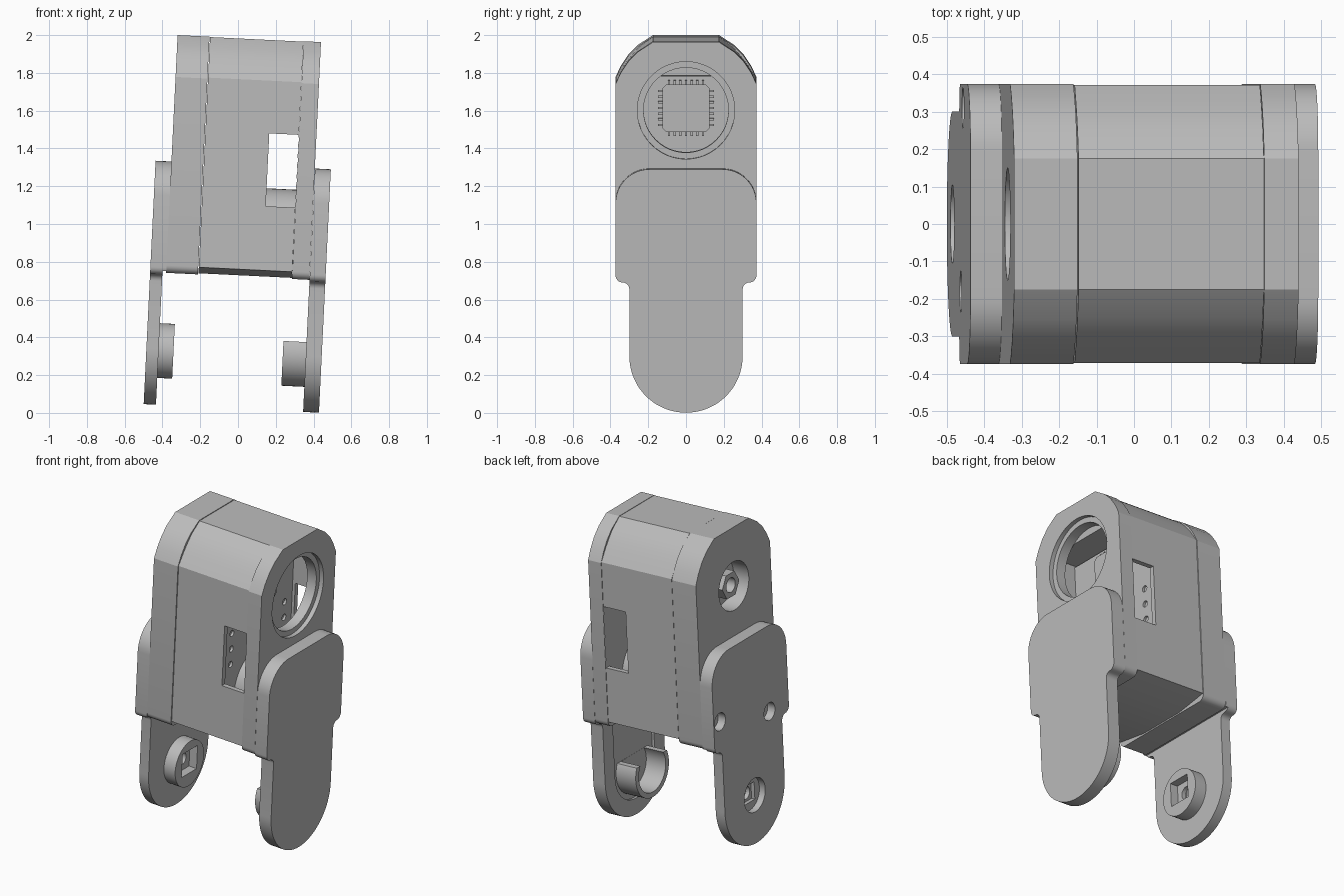
import bpy, bmesh
from math import sin, cos, pi, radians
from mathutils import Matrix

if "Cube" in bpy.data.objects:
    bpy.data.objects.remove(bpy.data.objects["Cube"], do_unlink=True)

grey = bpy.data.materials.new("plain grey")
grey.use_nodes = True
grey.diffuse_color = (0.5, 0.5, 0.5, 1)
grey.node_tree.nodes["Principled BSDF"].inputs["Base Color"].default_value = (0.5, 0.5, 0.5, 1)
parts = []


def prism(name, pts, x0, x1, keep=True):
    """Extrude a (y, z) outline along x."""
    bm = bmesh.new()
    face = bm.faces.new([bm.verts.new((x0, y, z)) for y, z in pts])
    out = bmesh.ops.extrude_face_region(bm, geom=[face])
    for v in out["geom"]:
        if isinstance(v, bmesh.types.BMVert):
            v.co.x = x1
    bmesh.ops.recalc_face_normals(bm, faces=bm.faces)
    me = bpy.data.meshes.new(name)
    bm.to_mesh(me)
    bm.free()
    me.materials.append(grey)
    ob = bpy.data.objects.new(name, me)
    bpy.context.collection.objects.link(ob)
    if keep:
        parts.append(ob)
    return ob


def arc(cy, cz, r, a0, a1, n=10):
    return [(cy + r * cos(radians(a0 + (a1 - a0) * i / n)),
             cz + r * sin(radians(a0 + (a1 - a0) * i / n))) for i in range(n + 1)]


def circle(y, z, r, n=48):
    return arc(y, z, r, 0, 360 - 360 / n, n - 1)


def rect(y0, y1, z0, z1):
    return [(y0, z0), (y1, z0), (y1, z1), (y0, z1)]


def both_sides(half):
    """Mirror an outline of the +y half, listed from bottom to top."""
    return half + [(-y, z) for y, z in reversed(half) if abs(y) > 1e-5]


def cut(ob, pts, x0, x1):
    """Subtract an extruded outline."""
    tool = prism("cutter", pts, x0, x1, keep=False)
    tool.hide_render = True
    mod = ob.modifiers.new("cut", "BOOLEAN")
    mod.operation, mod.object, mod.solver = "DIFFERENCE", tool, "EXACT"
    bpy.context.view_layer.objects.active = ob
    bpy.ops.object.modifier_apply(modifier=mod.name)
    bpy.data.objects.remove(tool, do_unlink=True)


W = 0.373        # half width
TOP = 1.982
AXIS = 1.62      # round opening height
PIVOT = 0.322    # leg pivot height

# Outlines: end caps, middle section, side plates
shoulder = [(W, 1.76), (0.345, 1.82), (0.305, 1.88), (0.255, 1.93), (0.175, TOP)]
cap_outline = both_sides(arc(W - 0.04, 0.762, 0.04, -90, 0, 6) + shoulder)
mid_shoulder = [(W - 0.002, 1.765), (0.325, 1.835), (0.29, 1.88), (0.25, 1.925), (0.175, TOP - 0.002)]
mid_outline = both_sides([(0.16, 0.728), (W - 0.002, 0.76)] + mid_shoulder)
plate_outline = both_sides(
    arc(0, PIVOT, 0.3, -90, 0, 20) + arc(0.335, 0.677, 0.035, 180, 90, 6)
    + arc(W - 0.038, 0.75, 0.038, -90, 0, 6) + arc(W - 0.18, 1.132, 0.18, 0, 90, 12))

# Hollow middle section with windows front and back
middle = prism("middle_housing", mid_outline, -0.245, 0.25)
cut(middle, rect(-0.34, 0.34, 0.79, 1.8), -0.2, 0.3)
cut(middle, rect(-0.5, 0.5, 1.1, 1.486), 0.093, 0.249)

# Right end cap with stepped round opening
right_cap = prism("right_cap", cap_outline, 0.251, 0.343)
cut(right_cap, circle(0, AXIS, 0.225), 0.2, 0.4)
cut(right_cap, circle(0, AXIS, 0.258), 0.315, 0.4)

# Left end cap with nut recess
left_cap = prism("left_cap", cap_outline, -0.417, -0.248)
cut(left_cap, circle(0, AXIS, 0.15), -0.5, -0.31)
nut = prism("hex_nut", circle(0, AXIS, 0.085, 6), -0.395, -0.3)
cut(nut, circle(0, AXIS, 0.045, 24), -0.5, -0.33)

# Side plates with legs
right_plate = prism("right_plate", plate_outline, 0.344, 0.428)
track = arc(0, PIVOT, 0.2, -180, 0, 20) + [(0.2, 0.7), (-0.2, 0.7)]
cut(right_plate, track, 0.3, 0.36)
left_plate = prism("left_plate", plate_outline, -0.501, -0.436)
prism("left_plate_filler", [p for p in plate_outline if p[1] > 0.725], -0.437, -0.416)
for y, z in ((0.31, 0.9), (-0.18, 0.78)):
    cut(left_plate, circle(y, z, 0.055, 24), -0.6, -0.45)

# Left pivot boss with a square socket and outer countersink
cut(left_plate, circle(0, PIVOT, 0.105), -0.6, -0.46)
cut(left_plate, rect(-0.055, 0.055, PIVOT - 0.055, PIVOT + 0.055), -0.6, -0.4)
boss = prism("left_boss", circle(0, PIVOT - 0.013, 0.145), -0.437, -0.357)
cut(boss, rect(-0.075, 0.075, PIVOT - 0.075, PIVOT + 0.075), -0.41, -0.3)
cut(boss, circle(0, PIVOT, 0.04, 24), -0.5, -0.3)

# Right pivot hook: an open half ring
hook = prism("right_hook", circle(0, PIVOT, 0.167), 0.222, 0.365)
cut(hook, circle(0, PIVOT, 0.135), 0.1, 0.359)
cut(hook, rect(-0.3, 0.3, 0.392, 0.6), 0.1, 0.5)

# Inner board, with a row of holes on each side
board = prism("inner_board", rect(-0.339, 0.339, 0.8, 1.79), 0.045, 0.075)
for side in (-1, 1):
    for i in range(3):
        cut(board, circle(side * 0.265, 1.39 - 0.1 * i, 0.02, 16), 0.06, 0.1)

# Chip with pins on four sides
c, k = 0.125, 0.105
prism("chip", [(y, AXIS + z) for y, z in
               ((c, -k), (c, k), (k, c), (-k, c), (-c, k), (-c, -k), (-k, -c), (k, -c))], 0.074, 0.11)
for i in range(7):
    t = (i - 3) * 0.03
    for s in (-1, 1):
        lo, hi = sorted((s * 0.12, s * 0.147))
        prism("chip_pin", rect(lo, hi, AXIS + t - 0.006, AXIS + t + 0.006), 0.075, 0.09)
        prism("chip_pin", rect(t - 0.006, t + 0.006, AXIS + lo, AXIS + hi), 0.075, 0.09)

# Motor barrel low in the cavity
prism("motor_barrel", circle(0, 0.98, 0.215), 0.074, 0.252)

# Shade smoothly and lean the whole assembly
lean = Matrix.Rotation(radians(2.8), 4, "Y")
for ob in parts:
    ob.data.transform(lean)
    bpy.ops.object.select_all(action="DESELECT")
    ob.select_set(True)
    bpy.context.view_layer.objects.active = ob
    bpy.ops.object.shade_smooth_by_angle(angle=radians(25))
